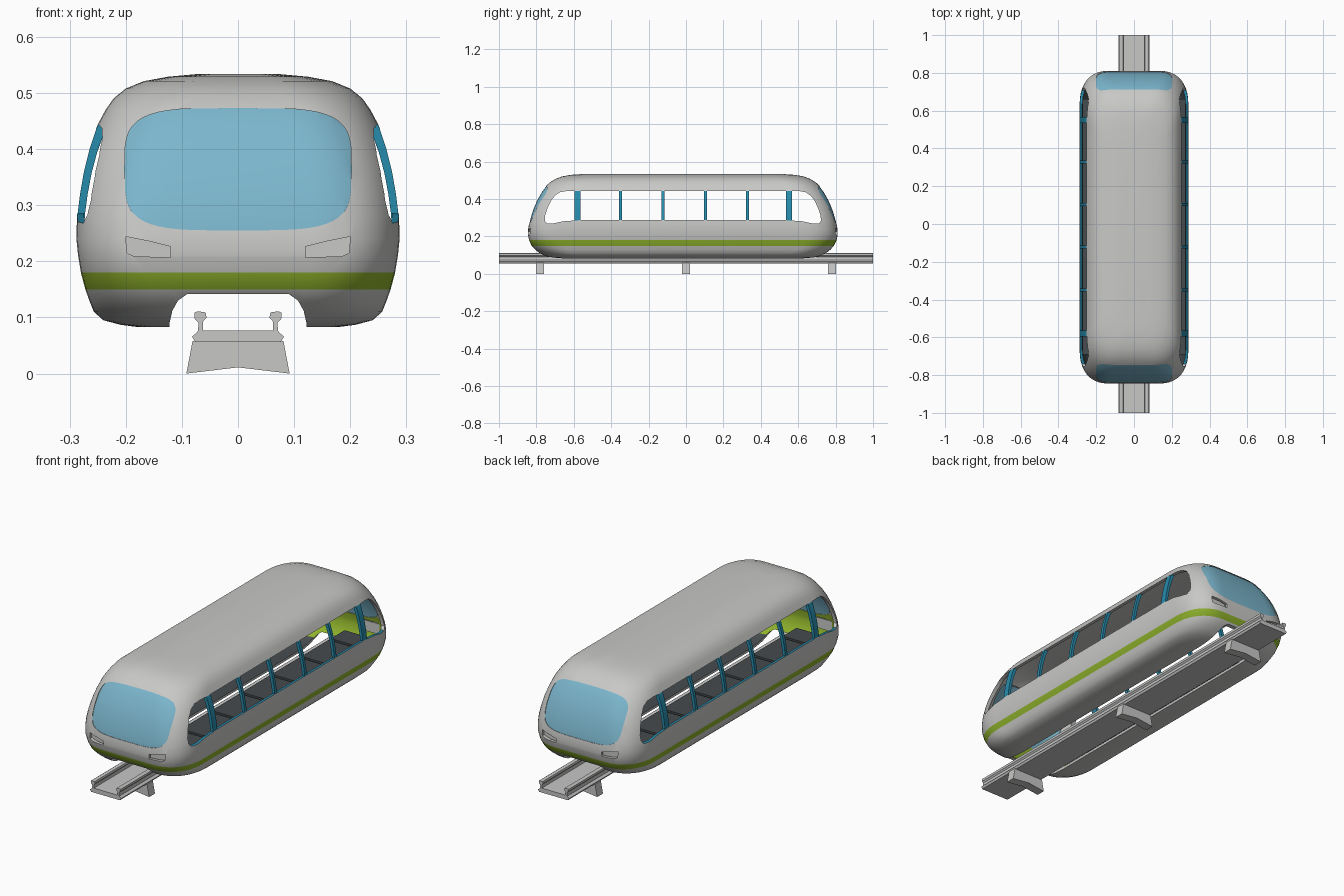
import bpy, bmesh, math

if "Cube" in bpy.data.objects:
    bpy.data.objects.remove(bpy.data.objects["Cube"])

CY = -0.017  # middle of the car along y


def material(name, rgb):
    m = bpy.data.materials.new(name)
    m.diffuse_color = (*rgb, 1)
    m.use_nodes = True
    m.node_tree.nodes["Principled BSDF"].inputs["Base Color"].default_value = m.diffuse_color
    return m


GREY = material("light grey", (0.58, 0.58, 0.57))
GREEN = material("lime green", (0.27, 0.44, 0.025))
DARK = material("dark interior grey", (0.06, 0.07, 0.075))
GLASS = material("light blue glass", (0.20, 0.47, 0.61))
POST = material("deep blue", (0.02, 0.26, 0.41))
RAIL = material("rail grey", (0.57, 0.57, 0.565))


def make(name, bm, mats):
    me = bpy.data.meshes.new(name)
    bm.to_mesh(me)
    bm.free()
    ob = bpy.data.objects.new(name, me)
    bpy.context.collection.objects.link(ob)
    for m in mats:
        me.materials.append(m)
    return ob


def smooth(ob, deg=35):
    bpy.ops.object.select_all(action='DESELECT')
    ob.select_set(True)
    bpy.context.view_layer.objects.active = ob
    bpy.ops.object.shade_smooth_by_angle(angle=math.radians(deg))


def prism(bm, outline, axis, a, b):
    """Extrude an outline of (x or y, z) points along the other axis."""
    def point(u, z, t):
        return (t, u, z) if axis == 'x' else (u, t, z)
    r0 = [bm.verts.new(point(u, z, a)) for u, z in outline]
    r1 = [bm.verts.new(point(u, z, b)) for u, z in outline]
    n = len(outline)
    faces = [bm.faces.new(r0), bm.faces.new(r1)]
    for i in range(n):
        j = (i + 1) % n
        faces.append(bm.faces.new((r0[i], r0[j], r1[j], r1[i])))
    bmesh.ops.recalc_face_normals(bm, faces=faces)


def boolean(ob, cutter, op):
    mod = ob.modifiers.new("cut", 'BOOLEAN')
    mod.object, mod.operation, mod.solver = cutter, op, 'EXACT'
    bpy.context.view_layer.objects.active = ob
    bpy.ops.object.modifier_apply(modifier=mod.name)


# Body levels: height, half width, half length
LEVELS = [(.083, .18, .66), (.087, .21, .70), (.095, .24, .735), (.11, .257, .765),
          (.13, .265, .79), (.15, .272, .808), (.18, .280, .822), (.21, .285, .828),
          (.24, .288, .827), (.28, .287, .82), (.32, .282, .809), (.36, .275, .795),
          (.40, .265, .777), (.44, .252, .754), (.47, .236, .732), (.49, .222, .71),
          (.508, .20, .68), (.521, .168, .645), (.529, .125, .60), (.534, .07, .53)]


def ring(w, l):
    """Rounded rectangle, counter-clockwise."""
    rx, ry, n, e = min(.15, .65 * w), .18, 10, 2 / 2.3
    quarter = []
    for i in range(n + 1):
        t = math.pi / 2 * i / n
        c, s = max(math.cos(t), 0), max(math.sin(t), 0)
        quarter.append((w - rx + rx * c ** e, l - ry + ry * s ** e))
    return (quarter + [(-x, y) for x, y in reversed(quarter)]
            + [(-x, -y) for x, y in quarter] + [(x, -y) for x, y in reversed(quarter)])


def loft(bm, grow, inner):
    rings = []
    for z, w, l in LEVELS:
        zz = .31 + (z - .31) * (1 + grow / .225)
        rings.append([bm.verts.new((x, y + CY, zz)) for x, y in ring(w + grow, l + grow)])
    faces = [(bm.faces.new(rings[0][::-1]), 0), (bm.faces.new(rings[-1]), 99)]
    n = len(rings[0])
    for k in range(len(rings) - 1):
        a, b = rings[k], rings[k + 1]
        for i in range(n):
            j = (i + 1) % n
            faces.append((bm.faces.new((a[i], a[j], b[j], b[i])), k))
    for f, k in faces:
        f.normal_update()
        if inner:   # grey roof lining, dark below, green under the end windows
            z = f.calc_center_median().z
            end = abs(f.normal.y) > .5 and .13 < z < .27
            f.material_index = 1 if end else (0 if z > .3 else 2)
            f.normal_flip()
        else:       # green stripe band
            f.material_index = 1 if k == 5 else 0


def shell(name, outer, inner, mats):
    bm = bmesh.new()
    loft(bm, outer, False)
    loft(bm, inner, True)
    return make(name, bm, mats)


# Cutter outlines
windshield = []
for i in range(48):
    t = 2 * math.pi * i / 48
    c, s = math.cos(t), math.sin(t)
    windshield.append((.202 * math.copysign(abs(c) ** .5, c), .364 + .109 * math.copysign(abs(s) ** .5, s)))
half = [(.55, .287), (.64, .281), (.69, .270), (.725, .268), (.738, .282), (.737, .31),
        (.724, .35), (.705, .39), (.682, .42), (.655, .437), (.62, .443)]
side_window = [(y + CY, z) for y, z in half] + [(CY - y, z) for y, z in reversed(half)]
slot_half = [(.122, .04), (.122, .09), (.117, .112), (.107, .13), (.09, .142)]
slot = slot_half + [(-x, z) for x, z in reversed(slot_half)]
lamp = [(.12, .207), (.12, .226), (.16, .236), (.20, .244), (.198, .215), (.185, .209)]


def cutter(name, parts):
    bm = bmesh.new()
    for outline, axis, a, b in parts:
        prism(bm, outline, axis, a, b)
    ob = make(name, bm, [GREY])
    ob.hide_render = True
    return ob


# Car body with openings
body = shell("car_body", 0, -.012, [GREY, GREEN, DARK, POST])
cuts = [cutter("windshield_cutter", [(windshield, 'y', -1.2, 1.2)]),
        cutter("side_window_cutter", [(side_window, 'x', -.5, .5)]),
        cutter("slot_cutter", [(slot, 'y', -1.2, 1.2)]),
        cutter("lamp_cutter", [([(s * x, z) for x, z in lamp], 'y', -1.2, 1.2) for s in (-1, 1)])]
for c in cuts:
    boolean(body, c, 'DIFFERENCE')
for p in body.data.polygons:    # blue window sills
    if p.normal.z > .8 and .26 < p.center.z < .3 and abs(p.center.x) > .25:
        p.material_index = 3
smooth(body)

# Curved end windows
glass = shell("end_windows", -.002, -.009, [GLASS])
boolean(glass, cuts[0], 'INTERSECT')

# Window posts along both sides
POST_Y = (-.58, -.35, -.122, .104, .328, .55)
posts = shell("window_posts", -.0005, -.014, [POST])
bars = []
for y in POST_Y:
    h = .016 if abs(y) > .5 else .008
    bars.append(([(y - h, .275), (y + h, .275), (y + h, .45), (y - h, .45)], 'x', -.5, .5))
cuts.append(cutter("post_cutter", bars))
boolean(posts, cuts[-1], 'INTERSECT')
for ob, m in ((glass, GLASS), (posts, POST)):
    ob.data.materials.clear()
    ob.data.materials.append(m)
    for p in ob.data.polygons:
        p.material_index = 0
    smooth(ob)

for c in cuts:
    bpy.data.objects.remove(c)

# Dark bench seats beside the slot, one per window bay
edges = (-.70,) + POST_Y + (.67,)
for s in (-1, 1):
    bm = bmesh.new()
    for a, b in zip(edges, edges[1:]):
        prism(bm, [(s * .10, .225), (s * .272, .225), (s * .272, .24), (s * .10, .24)], 'y', a + .008, b - .008)
    make("bench_seats", bm, [DARK])

# Recessed lamp backs behind the four lamp slots
bm = bmesh.new()
for sx in (-1, 1):
    for sy in (-1, 1):
        pts = [(sx * x, z) for x, z in ((.112, .2), (.112, .25), (.207, .25), (.207, .2))]
        prism(bm, pts, 'y', CY + sy * .798, CY + sy * .804)
make("lamp_recesses", bm, [GREY])

# Channel rail with beaded flanges
edge = [(.076, .056), (.082, .066), (.072, .074), (.070, .09), (.077, .097), (.078, .108),
        (.072, .111), (.058, .109), (.056, .100), (.062, .093), (.062, .077)]
bm = bmesh.new()
prism(bm, edge + [(-x, z) for x, z in reversed(edge)], 'y', -1, 1)
smooth(make("rail", bm, [RAIL]), 30)

# Rail supports
for y in (-.78, 0, .78):
    bm = bmesh.new()
    prism(bm, [(-.092, 0), (0, .011), (.092, 0), (.081, .058), (-.081, .058)], 'y', y - .022, y + .022)
    make("rail_support", bm, [RAIL])
